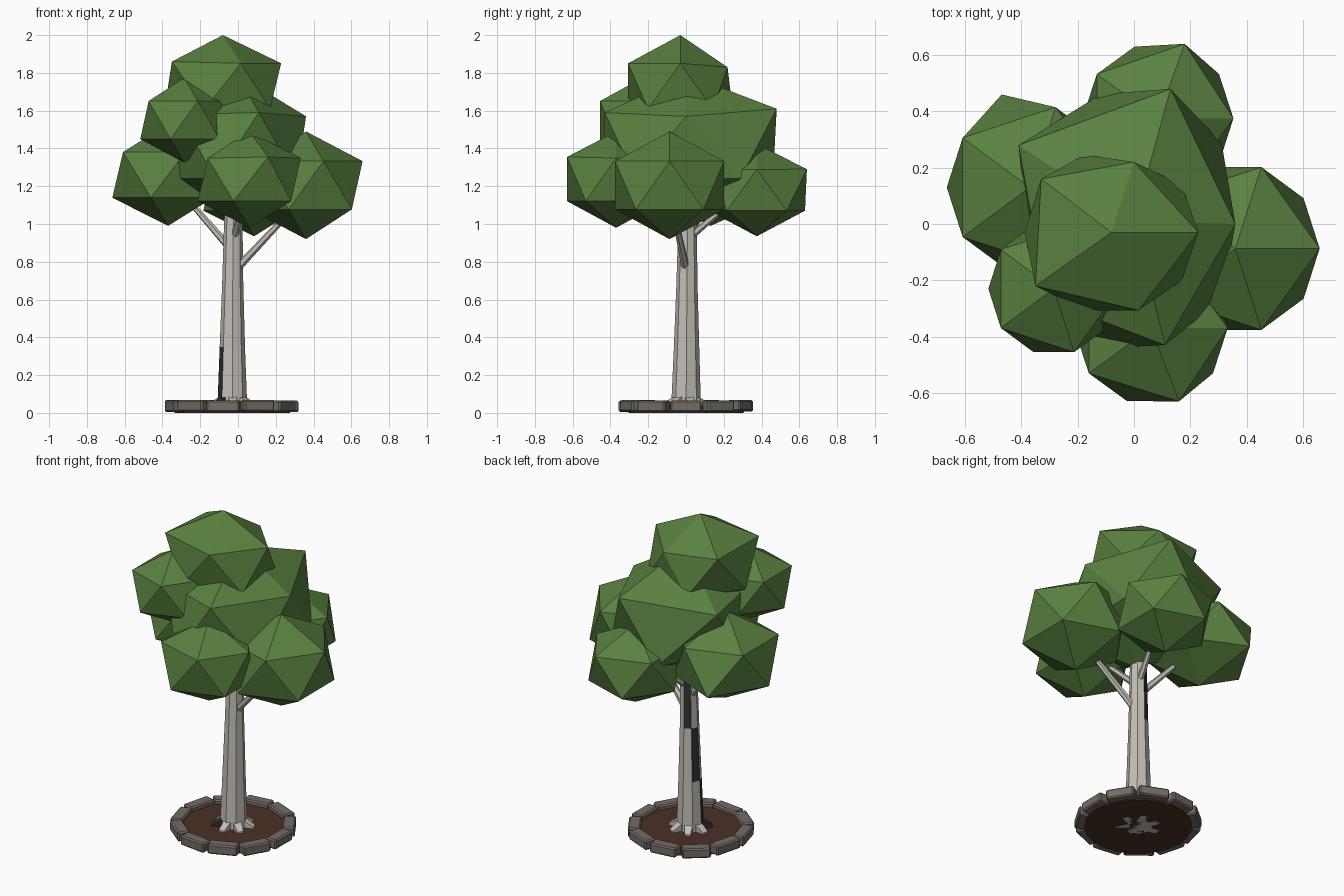
import bpy, bmesh, math, random
from mathutils import Vector, Matrix

if "Cube" in bpy.data.objects:
    bpy.data.objects.remove(bpy.data.objects["Cube"])

random.seed(4)
CX = -0.03  # trunk and planter axis


def material(name, rgb):
    m = bpy.data.materials.new(name)
    m.diffuse_color = (*rgb, 1)
    m.use_nodes = True
    m.node_tree.nodes["Principled BSDF"].inputs["Base Color"].default_value = m.diffuse_color
    return m


LEAF = material("leaf", (0.10, 0.22, 0.05))
BARK = material("bark", (0.55, 0.52, 0.47))
DARK = material("dark_bark", (0.03, 0.03, 0.03))
SOIL = material("soil", (0.07, 0.03, 0.018))
STONE = material("stone", (0.17, 0.15, 0.13))


def finish(name, bm, *mats):
    bmesh.ops.recalc_face_normals(bm, faces=bm.faces)
    me = bpy.data.meshes.new(name)
    bm.to_mesh(me)
    bm.free()
    for m in mats:
        me.materials.append(m)
    ob = bpy.data.objects.new(name, me)
    bpy.context.collection.objects.link(ob)
    return ob


# Foliage clump: a squashed icosahedron, with a few corners pulled to given points
def clump(name, centre, size, corners=()):
    bm = bmesh.new()
    bmesh.ops.create_icosphere(bm, subdivisions=1, radius=1)
    for v in bm.verts:
        v.co = Vector(centre) + Vector(a * b for a, b in zip(v.co, size))
    for c in corners:
        min(bm.verts, key=lambda v: (v.co - Vector(c)).length).co = c
    finish(name, bm, LEAF)


clump("foliage_top", (-0.08, -0.03, 1.73), (0.345, 0.325, 0.27),
      [(-0.35, -0.22, 1.86), (-0.33, 0.16, 1.85), (0.0, 0.22, 1.83)])
clump("foliage_centre", (0.0, 0.01, 1.41), (0.43, 0.53, 0.38),
      [(0.13, 0.48, 1.61), (0.11, -0.43, 1.59), (0.36, 0.0, 1.57), (-0.41, 0.28, 1.57)])
clump("foliage_right", (0.36, -0.087, 1.205), (0.335, 0.34, 0.285))
clump("foliage_front", (0.06, -0.37, 1.235), (0.305, 0.305, 0.255),
      [(0.16, -0.63, 1.355)])
clump("foliage_back", (0.085, 0.375, 1.18), (0.30, 0.30, 0.245),
      [(0.18, 0.64, 1.29)])
clump("foliage_left", (-0.37, 0.13, 1.26), (0.33, 0.335, 0.27),
      [(-0.47, 0.46, 1.14)])
clump("foliage_upper_left", (-0.285, -0.23, 1.55), (0.26, 0.265, 0.225))

# Trunk: eight-sided tapering rings with a few dark bark panels
N = 8
rings = [(CX, 0.0, 0.0, 0.08), (CX, 0.003, 0.35, 0.067), (-0.028, 0.005, 0.68, 0.056),
         (-0.025, 0.008, 1.0, 0.049), (-0.025, 0.01, 1.35, 0.035)]
bm = bmesh.new()
loops = [[bm.verts.new((x + r * math.cos(2 * math.pi * k / N),
                        y + r * math.sin(2 * math.pi * k / N), z)) for k in range(N)]
         for x, y, z, r in rings]
for b in range(len(rings) - 1):
    for k in range(N):
        j = (k + 1) % N
        f = bm.faces.new((loops[b][k], loops[b][j], loops[b + 1][j], loops[b + 1][k]))
        if (b, k) in {(0, 4), (1, 3), (2, 2)}:
            f.material_index = 1
bm.faces.new(loops[0])
bm.faces.new(loops[-1])
finish("trunk", bm, BARK, DARK)


# Branches reaching into the clumps
def branch(name, a, b, r1, r2):
    a, b = Vector(a), Vector(b)
    d = b - a
    bm = bmesh.new()
    bmesh.ops.create_cone(bm, cap_ends=True, segments=6, radius1=r1, radius2=r2, depth=d.length,
                          matrix=Matrix.Translation((a + b) / 2)
                          @ d.to_track_quat('Z', 'Y').to_matrix().to_4x4())
    finish(name, bm, BARK)


branch("branch_right", (-0.01, 0.0, 0.76), (0.30, -0.07, 1.09), 0.022, 0.014)
branch("branch_left", (-0.04, 0.01, 0.87), (-0.31, 0.11, 1.18), 0.021, 0.013)
branch("branch_front", (-0.02, -0.01, 0.93), (0.05, -0.28, 1.2), 0.02, 0.012)
branch("branch_back", (-0.02, 0.02, 0.93), (0.06, 0.28, 1.15), 0.02, 0.012)

# Root flares: wedges sloping away from the trunk foot
for i in range(7):
    bm = bmesh.new()
    bmesh.ops.create_cube(bm, size=1)
    for v in bm.verts:
        outer, top = v.co.x > 0, v.co.z > 0
        v.co = ((0.125 if outer else 0.05),
                v.co.y * (0.035 if outer else 0.05),
                (0.05 if outer else 0.095) if top else 0.0)
    bm.transform(Matrix.Translation((CX, 0, 0))
                 @ Matrix.Rotation(2 * math.pi * i / 7 + 0.25, 4, 'Z'))
    finish(f"root_{i + 1}", bm, BARK if i != 4 else DARK)

# Soil disc
bm = bmesh.new()
bmesh.ops.create_cone(bm, cap_ends=True, segments=24, radius1=0.305, radius2=0.305, depth=0.04,
                      matrix=Matrix.Translation((CX, 0, 0.02)))
finish("soil", bm, SOIL)

# Ring of bevelled edging stones
COUNT = 11
for i in range(COUNT):
    bm = bmesh.new()
    bmesh.ops.create_cube(bm, size=1)
    bmesh.ops.scale(bm, verts=bm.verts,
                    vec=(0.072, 0.17 + random.uniform(-0.008, 0.008), 0.06))
    bmesh.ops.bevel(bm, geom=bm.edges[:], offset=0.008, segments=1, affect='EDGES')
    bm.transform(Matrix.Translation((CX, 0, 0.037 + random.uniform(-0.003, 0.003)))
                 @ Matrix.Rotation(2 * math.pi * i / COUNT, 4, 'Z')
                 @ Matrix.Translation((0.314, 0, 0))
                 @ Matrix.Rotation(random.uniform(-0.05, 0.05), 4, 'Z'))
    finish(f"edging_stone_{i + 1}", bm, STONE)
